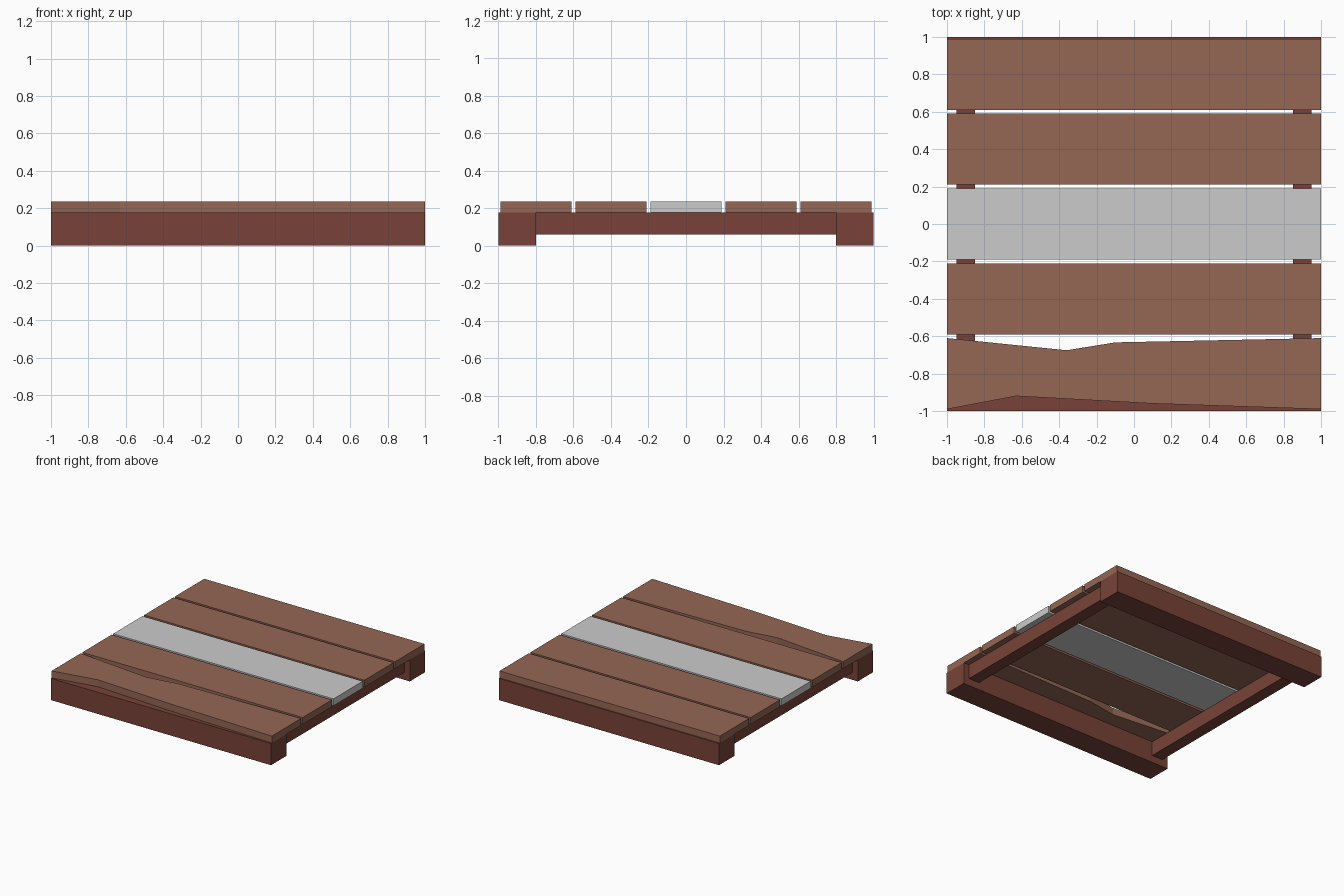
import bpy, bmesh

if "Cube" in bpy.data.objects:
    bpy.data.objects.remove(bpy.data.objects["Cube"])


def material(name, rgb):
    m = bpy.data.materials.new(name)
    m.diffuse_color = (*rgb, 1)
    m.use_nodes = True
    m.node_tree.nodes["Principled BSDF"].inputs["Base Color"].default_value = m.diffuse_color
    return m


light_wood = material("light_wood", (0.30, 0.135, 0.09))
dark_wood = material("dark_wood", (0.19, 0.055, 0.04))


def slab(name, outline, z0, z1, mat=None):
    """Extrude a flat outline from z0 up to z1."""
    bm = bmesh.new()
    face = bm.faces.new([bm.verts.new((x, y, z0)) for x, y in outline])
    top = bmesh.ops.extrude_face_region(bm, geom=[face])["geom"]
    bmesh.ops.translate(bm, vec=(0, 0, z1 - z0),
                        verts=[v for v in top if isinstance(v, bmesh.types.BMVert)])
    bmesh.ops.recalc_face_normals(bm, faces=bm.faces)
    me = bpy.data.meshes.new(name)
    bm.to_mesh(me)
    bm.free()
    if mat:
        me.materials.append(mat)
    ob = bpy.data.objects.new(name, me)
    bpy.context.collection.objects.link(ob)
    return ob


def rect(x0, x1, y0, y1):
    return [(x0, y0), (x1, y0), (x1, y1), (x0, y1)]


BEAM_TOP, DECK_TOP = 0.178, 0.235

# Front and back beams, left and right rails between them
for side, beam, rail in ((-1, "front_beam", "left_rail"), (1, "back_beam", "right_rail")):
    c = side * 0.9
    slab(beam, rect(-1, 1, c - 0.1, c + 0.1), 0, BEAM_TOP, dark_wood)
    slab(rail, rect(c - 0.05, c + 0.05, -0.8, 0.8), 0.06, BEAM_TOP, dark_wood)

# Straight deck planks, the middle one is grey
for name, y, mat in (("front_inner_plank", -0.4, light_wood),
                     ("middle_plank", 0, None),
                     ("back_inner_plank", 0.4, light_wood),
                     ("back_plank", 0.8, light_wood)):
    slab(name, rect(-1, 1, y - 0.19, y + 0.19), BEAM_TOP, DECK_TOP, mat)

# Worn front plank with chipped long edges
slab("worn_front_plank",
     [(-1, -0.99), (-0.63, -0.92), (0.1, -0.96), (1, -0.99),
      (1, -0.61), (-0.1, -0.633), (-0.36, -0.675), (-1, -0.61)],
     BEAM_TOP, DECK_TOP, light_wood)
